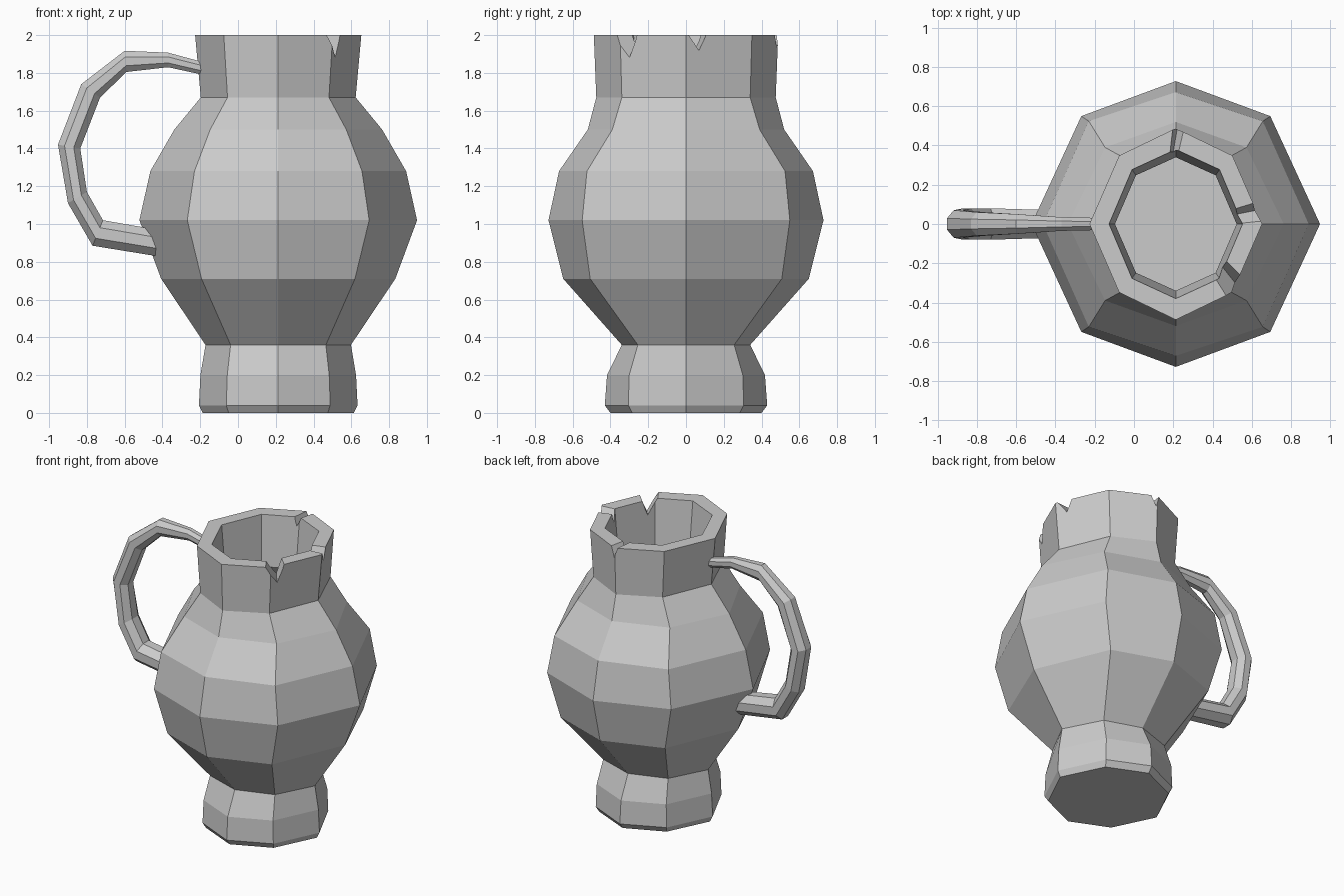
import bpy, bmesh
from math import sin, cos, pi
from mathutils import Vector

if "Cube" in bpy.data.objects:
    bpy.data.objects.remove(bpy.data.objects["Cube"])


def loft(name, rings):
    """Skin a list of equal-sized point rings and cap both ends."""
    bm = bmesh.new()
    rows = [[bm.verts.new(p) for p in ring] for ring in rings]
    n = len(rows[0])
    for a, b in zip(rows, rows[1:]):
        for i in range(n):
            j = (i + 1) % n
            bm.faces.new((a[i], a[j], b[j], b[i]))
    bm.faces.new(rows[0][::-1])
    bm.faces.new(rows[-1])
    bmesh.ops.recalc_face_normals(bm, faces=bm.faces[:])
    mesh = bpy.data.meshes.new(name)
    bm.to_mesh(mesh)
    bm.free()
    obj = bpy.data.objects.new(name, mesh)
    bpy.context.collection.objects.link(obj)
    return obj


CX = 0.213


def octagon(z, rx, ry, ky):
    kx = 0.655  # diagonal corners sit slightly inwards in x
    unit = [(1, 0), (kx, ky), (0, 1), (-kx, ky), (-1, 0), (-kx, -ky), (0, -1), (kx, -ky)]
    return [(CX + rx * x, ry * y, z) for x, y in unit]


# jug: outside from foot to rim, then down the inside to the floor
profile = [
    (0.00, 0.40, 0.40, 0.71), (0.04, 0.42, 0.43, 0.71), (0.20, 0.412, 0.418, 0.72),
    (0.36, 0.385, 0.34, 0.75), (0.71, 0.62, 0.65, 0.78), (1.02, 0.735, 0.728, 0.755),
    (1.28, 0.677, 0.672, 0.78), (1.50, 0.55, 0.52, 0.75), (1.67, 0.41, 0.475, 0.715),
    (2.00, 0.44, 0.488, 0.715),
    (2.00, 0.34, 0.38, 0.73), (1.65, 0.31, 0.34, 0.73), (1.28, 0.56, 0.56, 0.75),
    (0.74, 0.51, 0.53, 0.75), (0.45, 0.36, 0.36, 0.75),
]
jug = loft("jug_body", [octagon(*p) for p in profile])

# chips broken out of the rim: x, y, direction angle, half width, depth
chips = [(0.50, -0.31, -0.9, 0.06, 0.15),
         (0.60, 0.05, 0.2, 0.05, 0.10),
         (0.225, 0.46, 1.4, 0.03, 0.09)]
for k, (x, y, ang, w, depth) in enumerate(chips):
    out, side = Vector((cos(ang), sin(ang), 0)), Vector((-sin(ang), cos(ang), 0))
    c = Vector((x, y, 0))
    rings = []
    for d, s in ((-0.17, 0.7), (0.17, 1.2)):
        p = c + out * d
        rings.append([p + side * w * s * 1.3 + Vector((0, 0, 2.03)),
                      p - side * w * s * 1.3 + Vector((0, 0, 2.03)),
                      p + side * w * 0.3 + Vector((0, 0, 2 - depth * s / 1.2))])
    cutter = loft("chip_cutter_%d" % k, rings)
    cutter.hide_render = True
    cutter.hide_viewport = True
    mod = jug.modifiers.new("chip", 'BOOLEAN')
    mod.operation = 'DIFFERENCE'
    mod.solver = 'EXACT'
    mod.object = cutter

# handle: outer x, z / inner x, z / half width
path = [
    (-0.14, 1.845, -0.14, 1.78, 0.03), (-0.37, 1.907, -0.37, 1.83, 0.035),
    (-0.60, 1.917, -0.59, 1.805, 0.05), (-0.83, 1.74, -0.73, 1.67, 0.06),
    (-0.953, 1.42, -0.835, 1.40, 0.07), (-0.90, 1.11, -0.80, 1.17, 0.08),
    (-0.77, 0.885, -0.715, 1.02, 0.08), (-0.40, 0.825, -0.40, 0.965, 0.07),
]
rings = []
for ox, oz, ix, iz, w in path:
    ring = []
    for i in range(8):
        a = (i + 0.5) * pi / 4
        t = 0.5 + 0.5 * cos(a) / cos(pi / 8)
        ring.append((ix + (ox - ix) * t, w * sin(a) / cos(pi / 8), iz + (oz - iz) * t))
    rings.append(ring)
loft("handle", rings)
